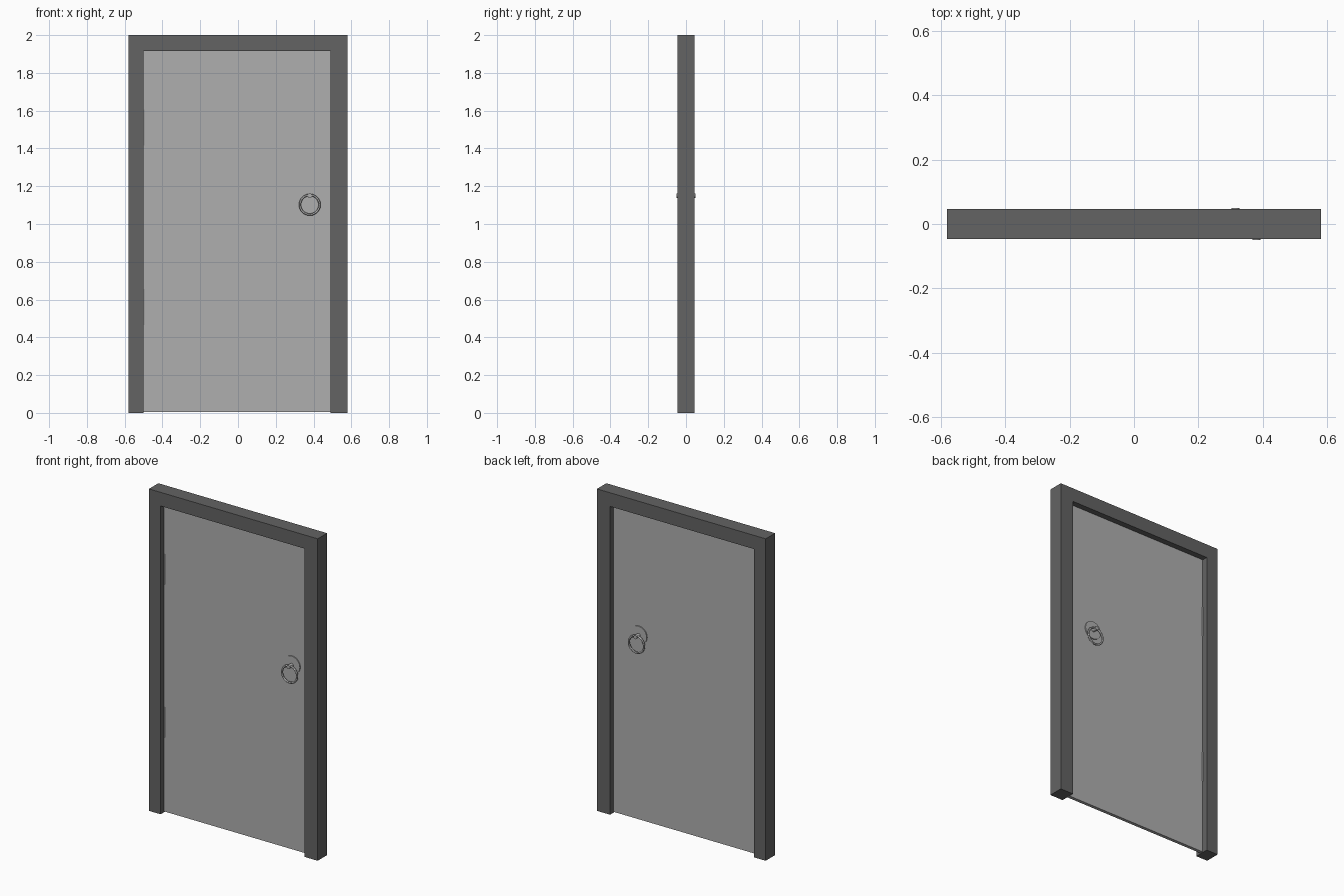
import bpy
import math

default = bpy.data.objects.get("Cube")
if default:
    bpy.data.objects.remove(default, do_unlink=True)


def material(name, value):
    m = bpy.data.materials.new(name)
    m.use_nodes = True
    colour = (value, value, value, 1)
    m.diffuse_color = colour
    m.node_tree.nodes["Principled BSDF"].inputs["Base Color"].default_value = colour
    return m


DARK = material("dark grey", 0.125)
LIGHT = material("light grey", 0.43)


def finish(name, mat, smooth=False):
    ob = bpy.context.object
    ob.name = name
    ob.data.materials.append(mat)
    if smooth:
        bpy.ops.object.shade_smooth_by_angle()
    return ob


def disc(name, radius, x, z, y0, y1):
    """Cylinder lying along y between y0 and y1."""
    bpy.ops.mesh.primitive_cylinder_add(
        vertices=32, radius=radius, depth=abs(y1 - y0),
        location=(x, (y0 + y1) / 2, z), rotation=(math.pi / 2, 0, 0))
    return finish(name, LIGHT, True)


# Door frame: one inverted U outline, extruded through its depth
W, H, D = 0.58, 2.0, 0.046
LEFT, RIGHT, TOP = -0.50, 0.49, 1.915
outline = [(-W, 0), (LEFT, 0), (LEFT, TOP), (RIGHT, TOP),
           (RIGHT, 0), (W, 0), (W, H), (-W, H)]
n = len(outline)
verts = [(x, y, z) for y in (-D, D) for x, z in outline]
faces = [tuple(range(n)), tuple(reversed(range(n, 2 * n)))]
faces += [(i, i + n, (i + 1) % n + n, (i + 1) % n) for i in range(n)]
mesh = bpy.data.meshes.new("door_frame")
mesh.from_pydata(verts, [], faces)
mesh.materials.append(DARK)
frame = bpy.data.objects.new("door_frame", mesh)
bpy.context.collection.objects.link(frame)

# Door panel, set in the middle of the frame
T, BOTTOM = 0.01, 0.004
bpy.ops.mesh.primitive_cube_add(
    size=1, location=((LEFT + RIGHT) / 2, 0, (BOTTOM + TOP) / 2))
panel = finish("door_panel", LIGHT)
panel.scale = (RIGHT - LEFT, 2 * T, TOP - BOTTOM)

# Hinge barrels
for label, z in (("lower", 0.56), ("upper", 1.51)):
    bpy.ops.mesh.primitive_cylinder_add(
        vertices=24, radius=0.014, depth=0.19, location=(LEFT - 0.004, 0, z))
    finish(label + "_hinge", LIGHT, True)

# Ring handle on each side: back plate, post and hanging ring
for label, side, x in (("front", -1, 0.38), ("back", 1, 0.315)):
    disc(label + "_handle_plate", 0.056, x, 1.15, 0, side * 0.016)
    disc(label + "_handle_post", 0.012, x, 1.15, 0, side * 0.049)
    bpy.ops.mesh.primitive_torus_add(
        major_segments=40, minor_segments=12, major_radius=0.052,
        minor_radius=0.006, location=(x, side * 0.036, 1.102),
        rotation=(math.pi / 2, 0, 0))
    finish(label + "_handle_ring", LIGHT, True)
